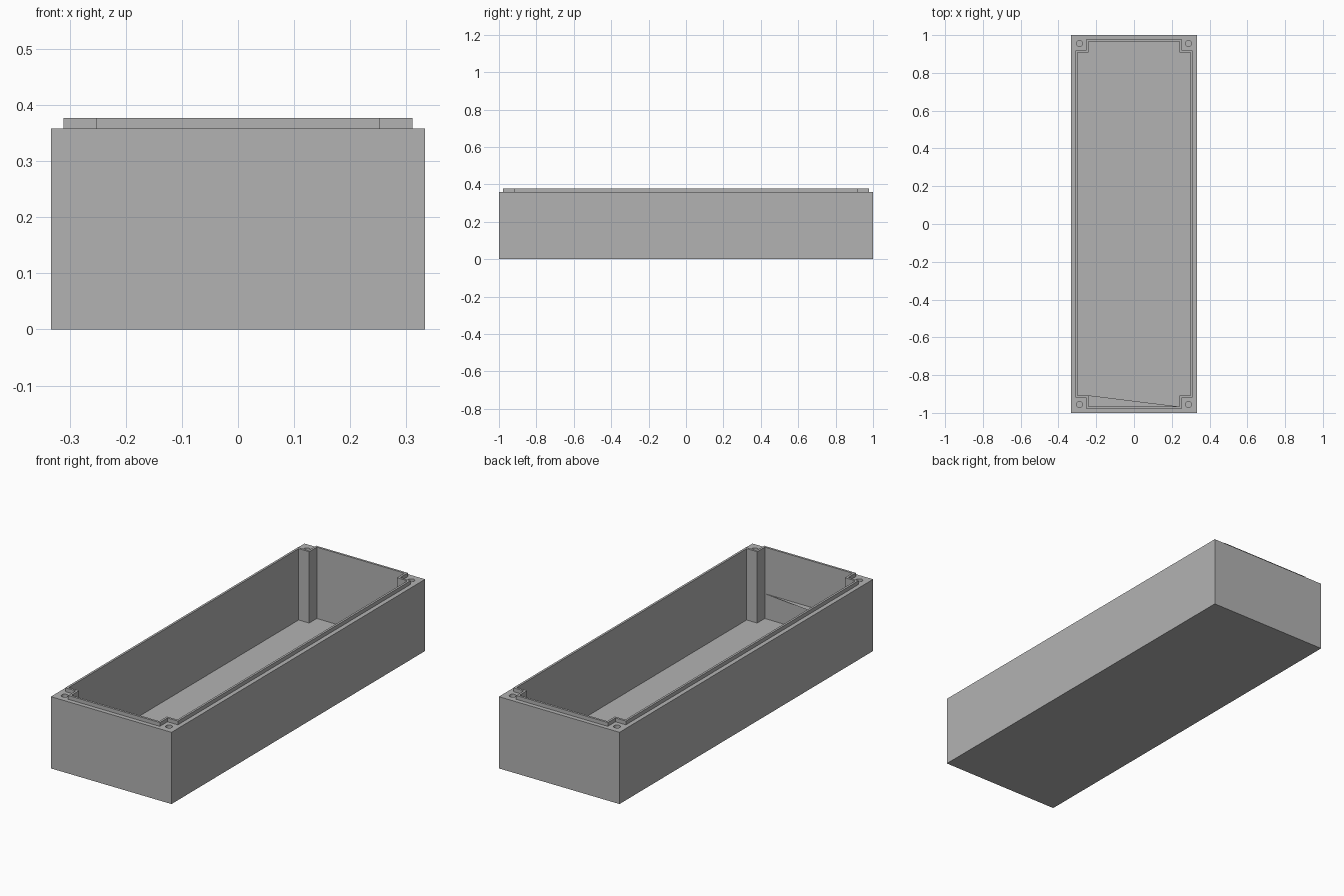
import bpy, bmesh

if "Cube" in bpy.data.objects:
    bpy.data.objects.remove(bpy.data.objects["Cube"], do_unlink=True)

HALF_X, HALF_Y = 0.333, 1.0
RIM_Z, LIP_Z, FLOOR_Z, LEDGE_Z = 0.358, 0.377, 0.021, 0.145

grey = bpy.data.materials.new("mid grey")
grey.use_nodes = True
colour = (0.45, 0.45, 0.45, 1)
grey.diffuse_color = colour
grey.node_tree.nodes["Principled BSDF"].inputs["Base Color"].default_value = colour


def prism(name, outline, z0, z1):
    """Extrude a flat outline from z0 to z1 (a single face if z0 == z1)."""
    bm = bmesh.new()
    face = bm.faces.new([bm.verts.new((x, y, z0)) for x, y in outline])
    if z1 > z0:
        top = bmesh.ops.extrude_face_region(bm, geom=[face])["geom"]
        verts = [v for v in top if isinstance(v, bmesh.types.BMVert)]
        bmesh.ops.translate(bm, verts=verts, vec=(0, 0, z1 - z0))
        bmesh.ops.recalc_face_normals(bm, faces=bm.faces)
    mesh = bpy.data.meshes.new(name)
    bm.to_mesh(mesh)
    bm.free()
    mesh.materials.append(grey)
    obj = bpy.data.objects.new(name, mesh)
    bpy.context.collection.objects.link(obj)
    return obj


def notched(x, y, nx, ny):
    """Rectangle with a square notch at each corner."""
    return [(nx, -y), (nx, -ny), (x, -ny), (x, ny), (nx, ny), (nx, y),
            (-nx, y), (-nx, ny), (-x, ny), (-x, -ny), (-nx, -ny), (-nx, -y)]


def combine(target, tool, operation):
    """Apply a boolean and discard the tool."""
    tool.hide_render = True
    mod = target.modifiers.new("boolean", "BOOLEAN")
    mod.operation, mod.solver, mod.object = operation, "EXACT", tool
    bpy.context.view_layer.objects.active = target
    bpy.ops.object.modifier_apply(modifier=mod.name)
    bpy.data.objects.remove(tool, do_unlink=True)


# Outer shell with a raised sealing lip
corners = [(-HALF_X, -HALF_Y), (HALF_X, -HALF_Y), (HALF_X, HALF_Y), (-HALF_X, HALF_Y)]
box = prism("enclosure_box", corners, 0, RIM_Z)
combine(box, prism("lip", notched(0.311, 0.978, 0.253, 0.918), 0.2, LIP_Z), "UNION")

# Hollow interior, leaving square corner posts
combine(box, prism("cavity", notched(0.300, 0.967, 0.242, 0.907), FLOOR_Z, 0.5), "DIFFERENCE")

# Screw holes in the corner posts
for sx in (-1, 1):
    for sy in (-1, 1):
        bpy.ops.mesh.primitive_cylinder_add(
            vertices=32, radius=0.016, depth=0.4,
            location=(sx * 0.288, sy * 0.955, LEDGE_Z + 0.2))
        hole = bpy.context.object
        hole.data.materials.append(grey)
        combine(box, hole, "DIFFERENCE")

bpy.ops.object.select_all(action="DESELECT")
box.select_set(True)
bpy.context.view_layer.objects.active = box
bpy.ops.object.shade_smooth_by_angle()

# Thin triangular ledge against the front wall
prism("front_ledge", [(-0.242, -0.967), (0.242, -0.967), (-0.242, -0.907)], LEDGE_Z, LEDGE_Z)
